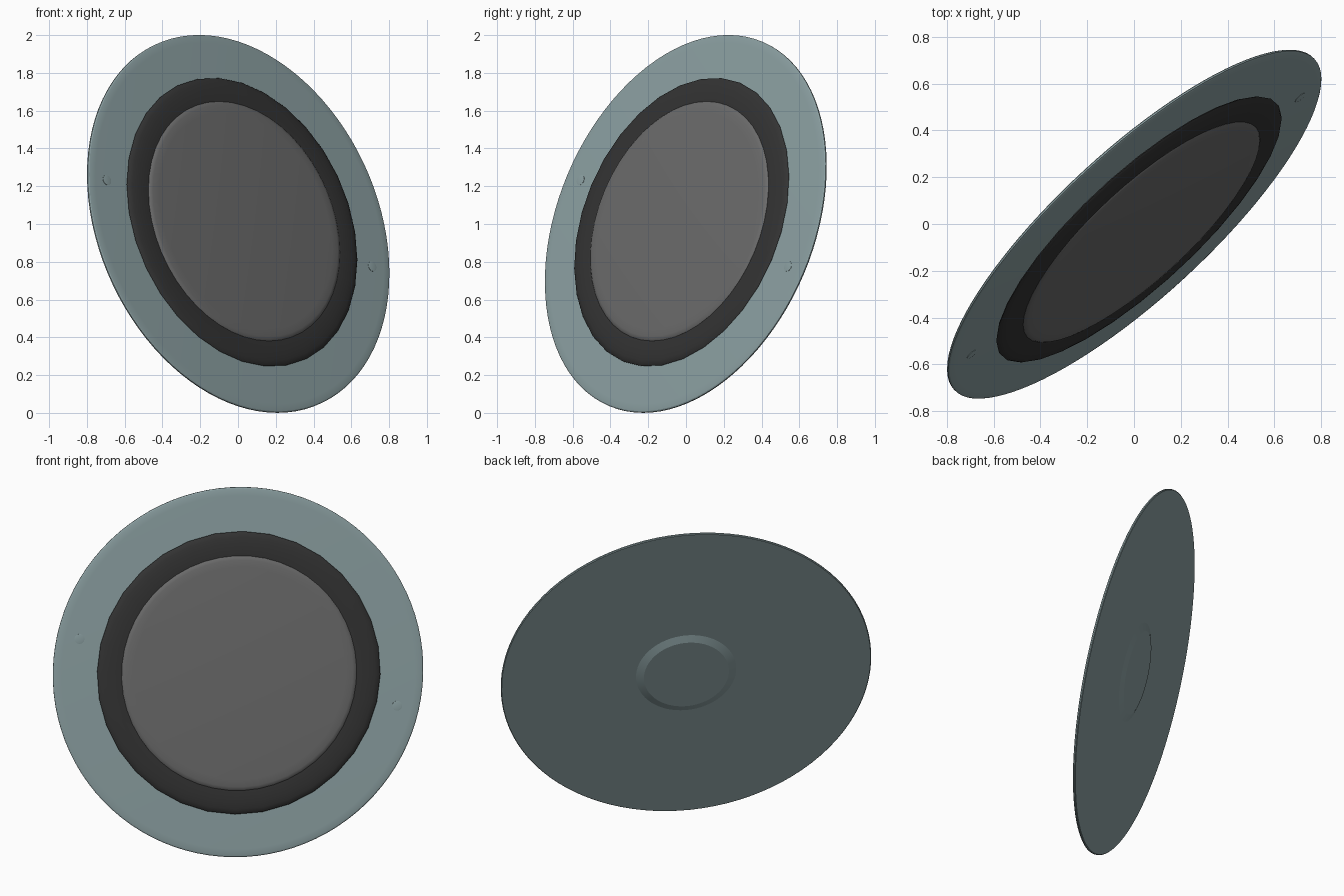
import bpy, bmesh, math
from mathutils import Vector, Matrix

if "Cube" in bpy.data.objects:
    bpy.data.objects.remove(bpy.data.objects["Cube"])

# Tilted frame: local z is the direction the dish faces
N = Vector((0.646, -0.703, 0.296)).normalized()
side = Vector((0.70, 0.553, -0.23))
X = (side - N * side.dot(N)).normalized()
Y = N.cross(X)
M = Matrix((X, Y, N)).transposed().to_4x4()
M.translation = (0, 0, 1)


def material(name, rgb):
    m = bpy.data.materials.new(name)
    m.diffuse_color = (*rgb, 1)
    m.use_nodes = True
    m.node_tree.nodes["Principled BSDF"].inputs["Base Color"].default_value = m.diffuse_color
    return m


teal = material("grey_teal", (0.26, 0.35, 0.36))
black = material("soft_black", (0.033, 0.033, 0.033))
grey = material("mid_grey", (0.145, 0.145, 0.145))


def lathe(name, profile, steps, mat, offset=(0, 0, 0), sharp=30):
    """Spin a (radius, height) profile about the tilted axis."""
    bm = bmesh.new()
    vs = [bm.verts.new((r, 0, z)) for r, z in profile]
    es = [bm.edges.new(p) for p in zip(vs, vs[1:])]
    bmesh.ops.spin(bm, geom=vs + es, cent=(0, 0, 0), axis=(0, 0, 1),
                   angle=math.tau, steps=steps, use_duplicate=False)
    bmesh.ops.remove_doubles(bm, verts=bm.verts, dist=1e-5)
    bmesh.ops.recalc_face_normals(bm, faces=bm.faces)
    bmesh.ops.translate(bm, verts=bm.verts, vec=offset)
    bm.transform(M)
    me = bpy.data.meshes.new(name)
    bm.to_mesh(me)
    bm.free()
    me.materials.append(mat)
    ob = bpy.data.objects.new(name, me)
    bpy.context.collection.objects.link(ob)
    bpy.ops.object.select_all(action='DESELECT')
    ob.select_set(True)
    bpy.context.view_layer.objects.active = ob
    bpy.ops.object.shade_smooth_by_angle(angle=math.radians(sharp))
    return ob


# Thin base plate with a softened front rim and a low raised foot on the back
lathe("base_plate", [(0, -0.021), (0.24, -0.021), (0.283, -0.006),
                     (1.042, -0.006), (1.046, -0.002), (1.046, 0.005),
                     (1.04, 0.009), (1.025, 0.012), (1.0, 0.013), (0, 0.013)],
      96, teal, sharp=18)

# Dark ring: a flattened torus resting on the plate
ring = [(0.70 + 0.10 * math.cos(a), 0.033 + 0.018 * math.sin(a))
        for a in (math.tau * i / 16 for i in range(17))]
lathe("dark_ring", ring, 32, black, sharp=70)

# Slightly domed centre pad
lathe("centre_pad", [(0, 0.03), (0.664, 0.03), (0.664, 0.05), (0.657, 0.056),
                     (0.642, 0.060), (0.60, 0.063), (0, 0.066)], 48, grey)

# Two small flush studs opposite each other on the plate
for label, s in (("left", -1), ("right", 1)):
    lathe("stud_" + label, [(0, 0.0), (0.028, 0.0), (0.028, 0.0145),
                            (0.022, 0.0155), (0, 0.0155)], 16, teal,
          (s * 0.92, 0, 0))
